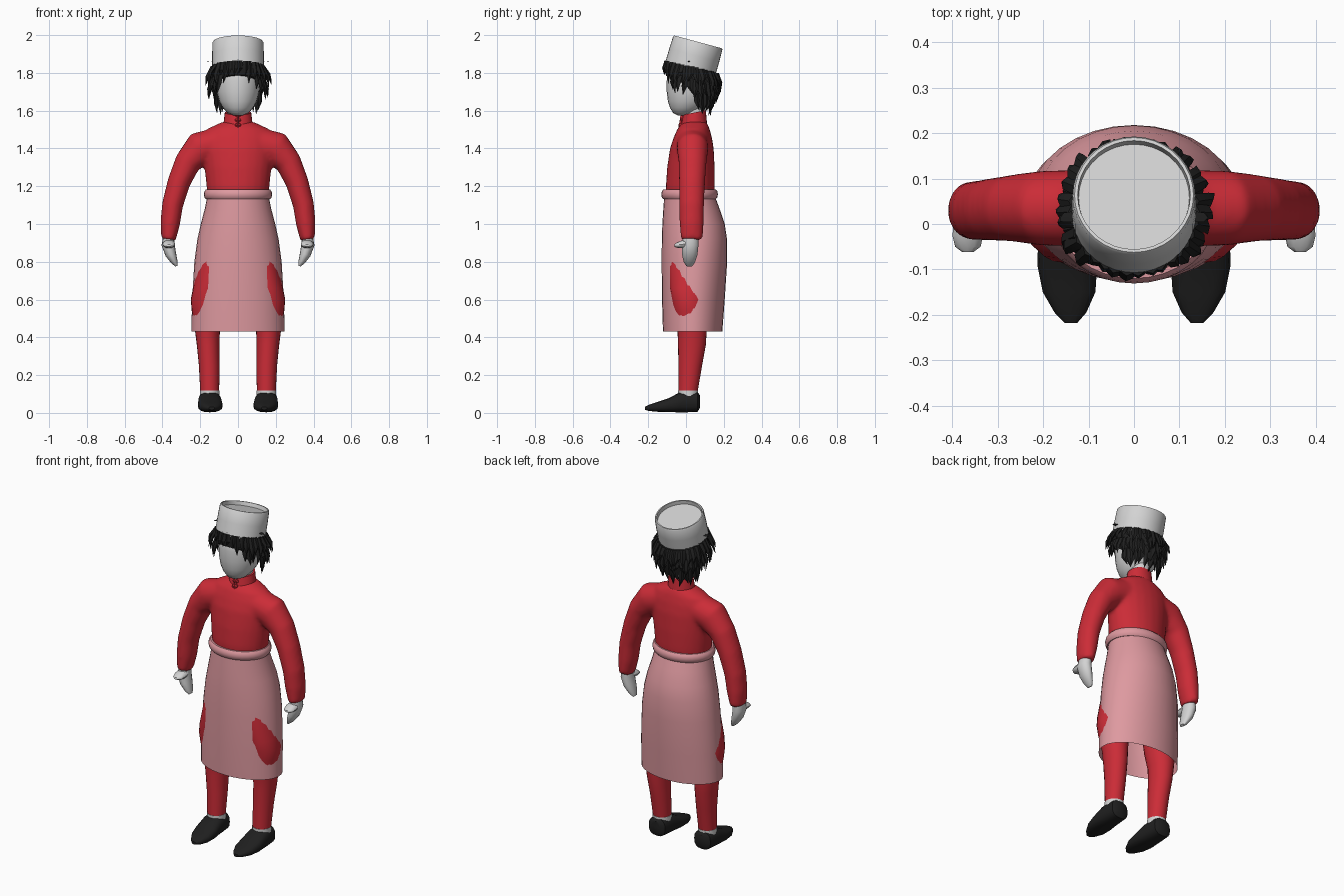
import bpy, bmesh, math, random
from mathutils import Vector as V

if "Cube" in bpy.data.objects:
    bpy.data.objects.remove(bpy.data.objects["Cube"])

random.seed(4)


def material(name, col):
    m = bpy.data.materials.new(name)
    m.diffuse_color = (*col, 1)
    m.use_nodes = True
    m.node_tree.nodes["Principled BSDF"].inputs["Base Color"].default_value = m.diffuse_color
    return m


RED = material("red cloth", (0.60, 0.025, 0.038))
PINK = material("pink cloth", (0.73, 0.32, 0.35))
PALE = material("pale grey", (0.65, 0.65, 0.65))
BLACK = material("soft black", (0.014, 0.014, 0.014))


def loft(bm, rings, n=24, caps=True, power=1.0):
    """Skin a list of rings, each (centre, axis u, axis v)."""
    loops = []
    for c, u, v in rings:
        loop = []
        for i in range(n):
            a = math.tau * i / n
            ca, sa = math.cos(a), math.sin(a)
            p = (V(c) + V(u) * math.copysign(abs(ca) ** power, ca)
                 + V(v) * math.copysign(abs(sa) ** power, sa))
            loop.append(bm.verts.new(p))
        loops.append(loop)
    for a, b in zip(loops, loops[1:]):
        for i in range(n):
            j = (i + 1) % n
            bm.faces.new((a[i], a[j], b[j], b[i]))
    if caps:
        bm.faces.new(loops[0][::-1])
        bm.faces.new(loops[-1])


def finish(bm, name, mat, mirror=False, angle=40):
    bmesh.ops.remove_doubles(bm, verts=bm.verts, dist=1e-5)
    bmesh.ops.recalc_face_normals(bm, faces=bm.faces)
    me = bpy.data.meshes.new(name)
    bm.to_mesh(me)
    bm.free()
    me.materials.append(mat)
    ob = bpy.data.objects.new(name, me)
    bpy.context.collection.objects.link(ob)
    bpy.ops.object.select_all(action='DESELECT')
    ob.select_set(True)
    bpy.context.view_layer.objects.active = ob
    bpy.ops.object.shade_smooth_by_angle(angle=math.radians(angle))
    if mirror:
        ob.modifiers.new("mirror", 'MIRROR')
    return ob


def part(name, rings, mat, mirror=False, angle=40, **kw):
    bm = bmesh.new()
    loft(bm, rings, **kw)
    return finish(bm, name, mat, mirror, angle)


def level(z, hw, y0, y1, x=0):
    """Horizontal ring from its half width and front/back limits."""
    return (x, (y0 + y1) / 2, z), (hw, 0, 0), (0, (y1 - y0) / 2, 0)


def limb(points, s=1):
    """Rings across a path in the xz plane: (x, y, z, radius, y radius)."""
    out = []
    for i, (x, y, z, r, ry) in enumerate(points):
        a, b = points[max(i - 1, 0)], points[min(i + 1, len(points) - 1)]
        t = V((b[0] - a[0], 0, b[2] - a[2])).normalized()
        out.append(((s * x, y, z), (-t.z * r * s, 0, t.x * r), (0, ry, 0)))
    return out


# jacket: body and sleeves fused into one smooth skin
bm = bmesh.new()
loft(bm, [level(*r) for r in [
    (1.11, .155, -.10, .145), (1.2, .167, -.107, .152), (1.3, .178, -.10, .152),
    (1.4, .19, -.085, .147), (1.46, .19, -.065, .137), (1.505, .16, -.045, .125),
    (1.54, .085, -.015, .11)]])
SLEEVE = [(.11, .035, 1.425, .085, .085), (.20, .035, 1.40, .092, .083),
          (.267, .035, 1.325, .07, .074), (.313, .032, 1.22, .061, .069),
          (.347, .03, 1.1, .056, .066), (.359, .03, 1.0, .052, .064),
          (.368, .03, .915, .038, .058)]
for s in (1, -1):
    loft(bm, limb(SLEEVE, s))
jacket = finish(bm, "jacket", RED)
rm = jacket.modifiers.new("fuse", 'REMESH')
rm.mode = 'VOXEL'
rm.voxel_size = .011
rm.use_smooth_shade = True
sm = jacket.modifiers.new("smooth", 'SMOOTH')
sm.factor = .5
sm.iterations = 8

# collar with a small front fastening
part("collar", [((0, .042, 1.52), (.078, 0, 0), (0, .07, .005)),
                ((0, .045, 1.59), (.07, 0, 0), (0, .06, .012)),
                ((0, .045, 1.59), (.06, 0, 0), (0, .05, .01)),
                ((0, .042, 1.54), (.06, 0, 0), (0, .05, .005))], RED, caps=False)
bm = bmesh.new()
for z, y in ((1.578, -.017), (1.552, -.025), (1.525, -.034)):
    for dx in (-.008, .008):
        loft(bm, [((dx, y + d, z), (r, 0, 0), (0, 0, r))
                  for d, r in ((.014, .01), (0, .01), (-.005, .005))], n=8)
loft(bm, [((0, -.026, 1.497), (.006, 0, 0), (0, .016, 0)),
          ((0, -.012, 1.583), (.006, 0, 0), (0, .016, 0))], n=8)
finish(bm, "collar_fastening", RED)

# hands
bm = bmesh.new()
loft(bm, limb([(.366, .025, .945, .028, .04), (.37, .022, .89, .035, .045),
               (.356, .02, .84, .029, .042), (.337, .018, .80, .018, .031),
               (.325, .018, .778, .007, .016)]), n=14)
loft(bm, [((.366, y, z), (rx, 0, 0), (0, 0, rz)) for y, z, rx, rz in
          ((.01, .895, .03, .026), (-.025, .892, .034, .02),
           (-.05, .888, .028, .013), (-.062, .886, .012, .006))], n=12)
finish(bm, "hands", PALE, mirror=True)

# trousers, ankles and shoes
part("trouser_legs", [level(z, hw, y0, y1, x) for z, hw, y0, y1, x in [
    (.115, .05, -.04, .062, .15), (.25, .055, -.04, .085, .152),
    (.36, .06, -.042, .105, .158), (.44, .066, -.045, .11, .162),
    (.54, .082, -.065, .11, .163), (.60, .086, -.075, .115, .164),
    (.66, .08, -.085, .12, .158), (.8, .085, -.09, .14, .125),
    (1.05, .075, -.08, .13, .08)]], RED, mirror=True)
part("ankles", [level(.09, .052, -.042, .064, .15),
                level(.119, .052, -.042, .064, .15)], PALE, mirror=True)
part("shoes", [((x, y, (a + b) / 2), (hw, 0, 0), (0, 0, (b - a) / 2))
               for y, x, hw, a, b in [
    (.073, .15, .035, .025, .095), (.06, .15, .054, .005, .11),
    (.0, .15, .06, .003, .113), (-.035, .149, .062, .003, .108),
    (-.09, .147, .066, .004, .078), (-.15, .143, .058, .006, .058),
    (-.195, .14, .035, .01, .043), (-.218, .139, .014, .016, .032)]],
     BLACK, mirror=True, n=16, power=.75)

# long apron skirt, open at the hem
part("skirt", [level(*r) for r in [
    (.43, .247, -.122, .192), (.6, .243, -.127, .205), (.8, .231, -.129, .218),
    (.92, .215, -.128, .217), (1.0, .197, -.125, .205), (1.08, .176, -.12, .178),
    (1.15, .162, -.115, .152)]], PINK, n=32, caps=False)

# rolled waistband
band = []
for k in range(11):
    a = math.tau * k / 10
    o = .016 * math.cos(a)
    band.append(level(1.157 + .027 * math.sin(a), .165 + o, -.115 - o, .153 + o))
part("waistband", band, PINK, n=32, caps=False)

# neck and head
part("neck", [level(1.5, .055, -.01, .10), level(1.68, .055, -.02, .11)], PALE)
part("head", [level(*r) for r in [
    (1.575, .025, -.045, .02), (1.588, .055, -.068, .05), (1.615, .08, -.085, .09),
    (1.65, .10, -.096, .125), (1.70, .112, -.102, .145), (1.76, .117, -.102, .155),
    (1.82, .115, -.095, .155), (1.86, .09, -.06, .13)]], PALE)

# tilted hat with a sunken top
AX = V((0, .041, .142))
BASE = V((0, .023, 1.822))


def hat_ring(t, r):
    return BASE + AX * t, (r, 0, 0), (0, r * .965, -r * .26)


part("hat", [hat_ring(0, .137), hat_ring(.5, .137), hat_ring(.96, .135),
             hat_ring(1, .131), hat_ring(1, .124), hat_ring(.85, .122)],
     PALE, n=36)

# hair: a tilted cap shell plus tiers of hanging spikes
bm = bmesh.new()
loft(bm, [((0, .025, 1.84), (.13, 0, 0), (0, .13, -.033)),
          ((0, .03, 1.79), (.137, 0, 0), (0, .14, -.038)),
          ((0, .03, 1.74), (.128, 0, 0), (0, .136, -.05)),
          ((0, .034, 1.705), (.112, 0, 0), (0, .115, -.07))], n=28)


def spike(a, z, r, tip_z, tip_r, w):
    """Four-sided tuft from the head surface down to a point."""
    out, side = V((math.cos(a), math.sin(a), 0)), V((-math.sin(a), math.cos(a), 0))
    c = V((0, .03, z)) + out * r
    mid = V((0, .03, z * .5 + tip_z * .5)) + out * (r * .45 + tip_r * .55 + .008)
    tip = V((0, .03, tip_z)) + out * tip_r + side * random.uniform(-.02, .02)
    d = [side * w, out * .010, side * -w, out * -.014]
    a4 = [bm.verts.new(c + k) for k in d]
    b4 = [bm.verts.new(mid + k * .85) for k in d]
    t = bm.verts.new(tip)
    bm.faces.new(a4)
    for i in range(4):
        j = (i + 1) % 4
        bm.faces.new((a4[i], a4[j], b4[j], b4[i]))
        bm.faces.new((b4[i], b4[j], t))


for tier, (count, r) in enumerate(((34, .135), (34, .134), (30, .118))):
    for i in range(count):
        a = math.tau * (i + .5 * (tier % 2)) / count + random.uniform(-.05, .05)
        s, c = math.sin(a), abs(math.cos(a))
        if (tier == 1 and s < -.8) or (tier == 2 and s < .1):
            continue                      # leave the face open
        z = 1.832 - .033 * s - .062 * tier
        drop = random.uniform(.075, .12)
        flare = (.012 + .028 * c if s > -.75 else .003) - .022 * tier
        spike(a, z, r, z - drop, r + flare + random.uniform(-.006, .008), .018)
# stray wisps beside the hat
for a in (-.1, math.pi + .1):
    spike(a, 1.862, .125, 1.858, .165, .012)
finish(bm, "hair", BLACK, angle=30)
